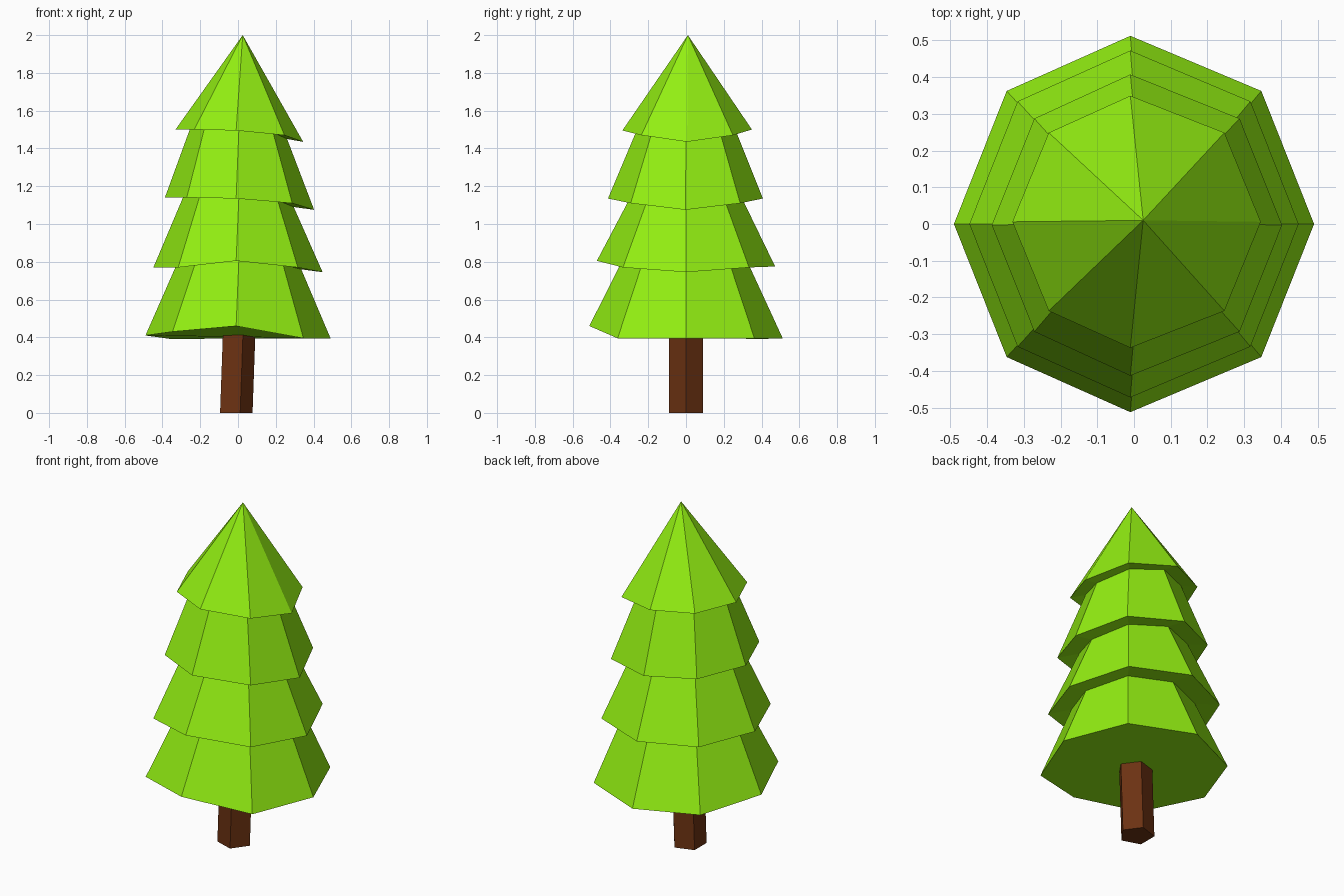
import bpy, bmesh
from math import cos, sin, tau

if "Cube" in bpy.data.objects:
    bpy.data.objects.remove(bpy.data.objects["Cube"])


def material(name, rgb):
    m = bpy.data.materials.new(name)
    m.diffuse_color = (*rgb, 1)
    m.use_nodes = True
    m.node_tree.nodes["Principled BSDF"].inputs["Base Color"].default_value = m.diffuse_color
    return m


def ring(bm, n, rx, ry, cx, cy, zs):
    """Polygon ring of n vertices starting at +x, with a height per vertex."""
    return [bm.verts.new((cx + rx * cos(tau * i / n), cy + ry * sin(tau * i / n), zs[i]))
            for i in range(n)]


def bridge(bm, a, b):
    n = len(a)
    for i in range(n):
        j = (i + 1) % n
        bm.faces.new((a[i], a[j], b[j], b[i]))


def finish(bm, name, mat):
    bmesh.ops.recalc_face_normals(bm, faces=bm.faces)
    me = bpy.data.meshes.new(name)
    bm.to_mesh(me)
    bm.free()
    me.materials.append(mat)
    ob = bpy.data.objects.new(name, me)
    bpy.context.collection.objects.link(ob)


# Tiers: rim radii, centre, uneven rim heights (E, NE, N, NW, W, SW, S, SE)
tiers = [
    (.49, .512, 0, 0, (.395, .395, .395, .39, .41, .43, .46, .395)),
    (.448, .472, 0, 0, (.745, .77, .775, .77, .77, .77, .805, .77)),
    (.395, .41, .008, -.003, (1.075, 1.11, 1.135, 1.14, 1.14, 1.14, 1.135, 1.11)),
    (.338, .343, .007, .006, (1.435, 1.47, 1.5, 1.5, 1.5, 1.5, 1.495, 1.47)),
]
neck_radii = (.33, .29, .255)   # where each tier tucks under the next

# Foliage: one stepped skin of rims and necks, closed by a tip
bm = bmesh.new()
prev = None
for k, (rx, ry, cx, cy, zs) in enumerate(tiers):
    rim = ring(bm, 8, rx, ry, cx, cy, zs)
    rim[2].co.x = rim[6].co.x = -.01
    if prev:
        bridge(bm, prev, rim)
    else:
        bm.faces.new(rim[::-1])
    if k < 3:
        r = neck_radii[k]
        neck_z = [z + .015 for z in tiers[k + 1][4]]
        prev = ring(bm, 8, r, r, .005, 0, neck_z)
        bridge(bm, rim, prev)
tip = bm.verts.new((.025, .01, 2))
for i in range(8):
    bm.faces.new((rim[i], rim[(i + 1) % 8], tip))
finish(bm, "foliage", material("leaf_green", (.29, .86, .006)))

# Trunk: slightly leaning five-sided post
bm = bmesh.new()
low = ring(bm, 5, .095, .095, -.018, 0, [0] * 5)
high = ring(bm, 5, .095, .095, -.002, 0, [.45] * 5)
bridge(bm, low, high)
bm.faces.new(low[::-1])
bm.faces.new(high)
finish(bm, "trunk", material("bark_brown", (.15, .032, .006)))
